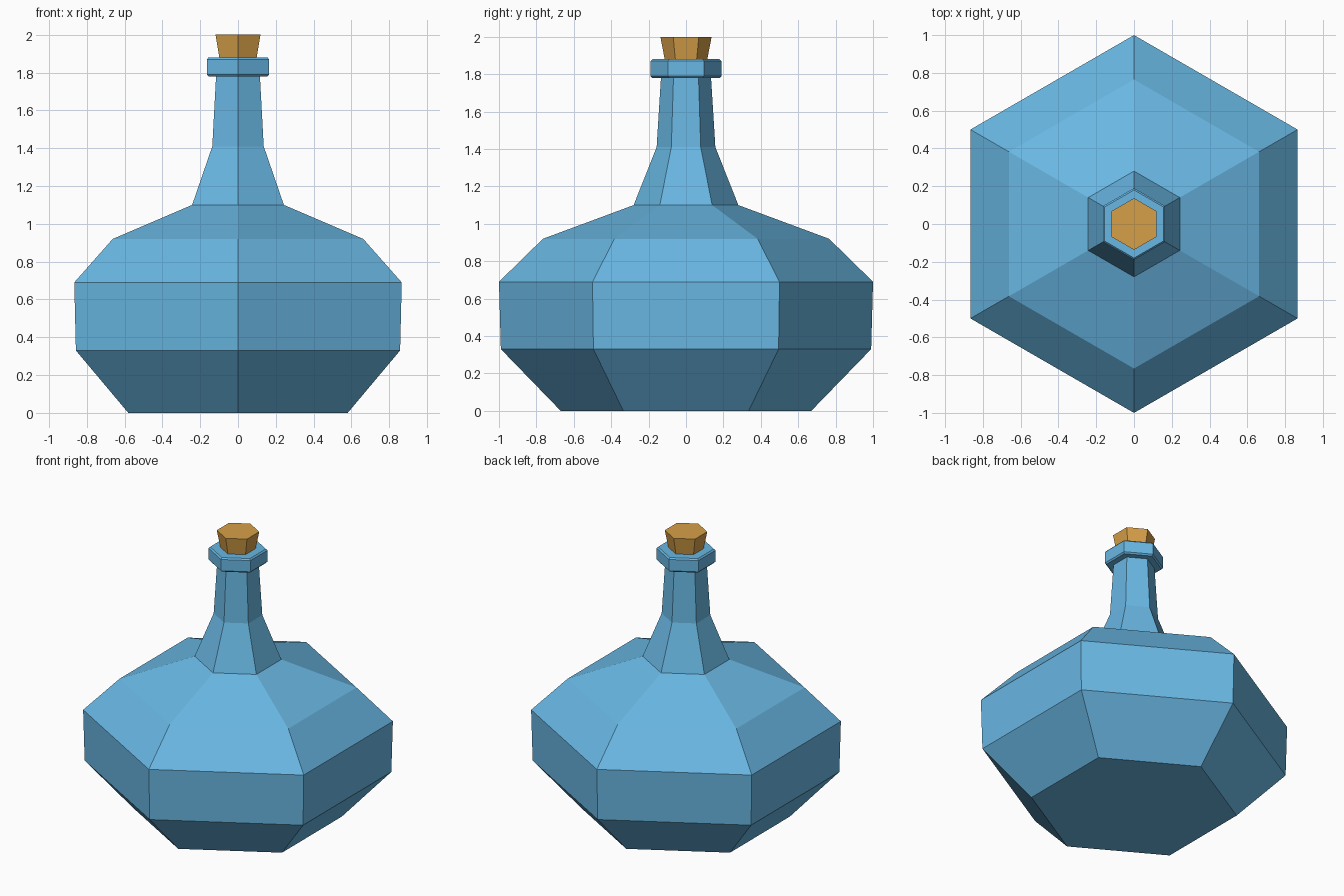
import bpy
import bmesh
from math import sin, cos, pi

SIDES = 6

cube = bpy.data.objects.get("Cube")
if cube:
    bpy.data.objects.remove(cube, do_unlink=True)


def make_material(name, color):
    mat = bpy.data.materials.new(name)
    mat.use_nodes = True
    mat.diffuse_color = color
    bsdf = next(n for n in mat.node_tree.nodes if n.type == 'BSDF_PRINCIPLED')
    bsdf.inputs["Base Color"].default_value = color
    return mat


def lathe(name, profile, mat):
    """Closed six-sided solid from (radius, height) pairs, bottom to top."""
    bm = bmesh.new()
    rings = []
    for r, z in profile:
        angles = [pi / 2 + 2 * pi * i / SIDES for i in range(SIDES)]
        rings.append([bm.verts.new((r * cos(a), r * sin(a), z)) for a in angles])
    for low, high in zip(rings, rings[1:]):
        for i in range(SIDES):
            j = (i + 1) % SIDES
            bm.faces.new((low[i], low[j], high[j], high[i]))
    bm.faces.new(rings[0][::-1])
    bm.faces.new(rings[-1])
    mesh = bpy.data.meshes.new(name)
    bm.to_mesh(mesh)
    bm.free()
    mesh.materials.append(mat)
    obj = bpy.data.objects.new(name, mesh)
    bpy.context.collection.objects.link(obj)
    return obj


glass = make_material("blue glass", (0.141, 0.475, 0.77, 1))
cork = make_material("tan cork", (0.67, 0.35, 0.065, 1))

# Bottle body, shoulder, neck and chamfered lip in one outline
lathe("bottle", [
    (0.67, 0), (0.99, 0.33), (1.0, 0.69), (0.765, 0.92), (0.28, 1.10),
    (0.157, 1.41), (0.134, 1.78), (0.18, 1.78), (0.19, 1.79),
    (0.19, 1.87), (0.18, 1.88),
], glass)

# Tapered stopper, sunk slightly into the lip
lathe("stopper", [(0.11, 1.86), (0.137, 2.0)], cork)
